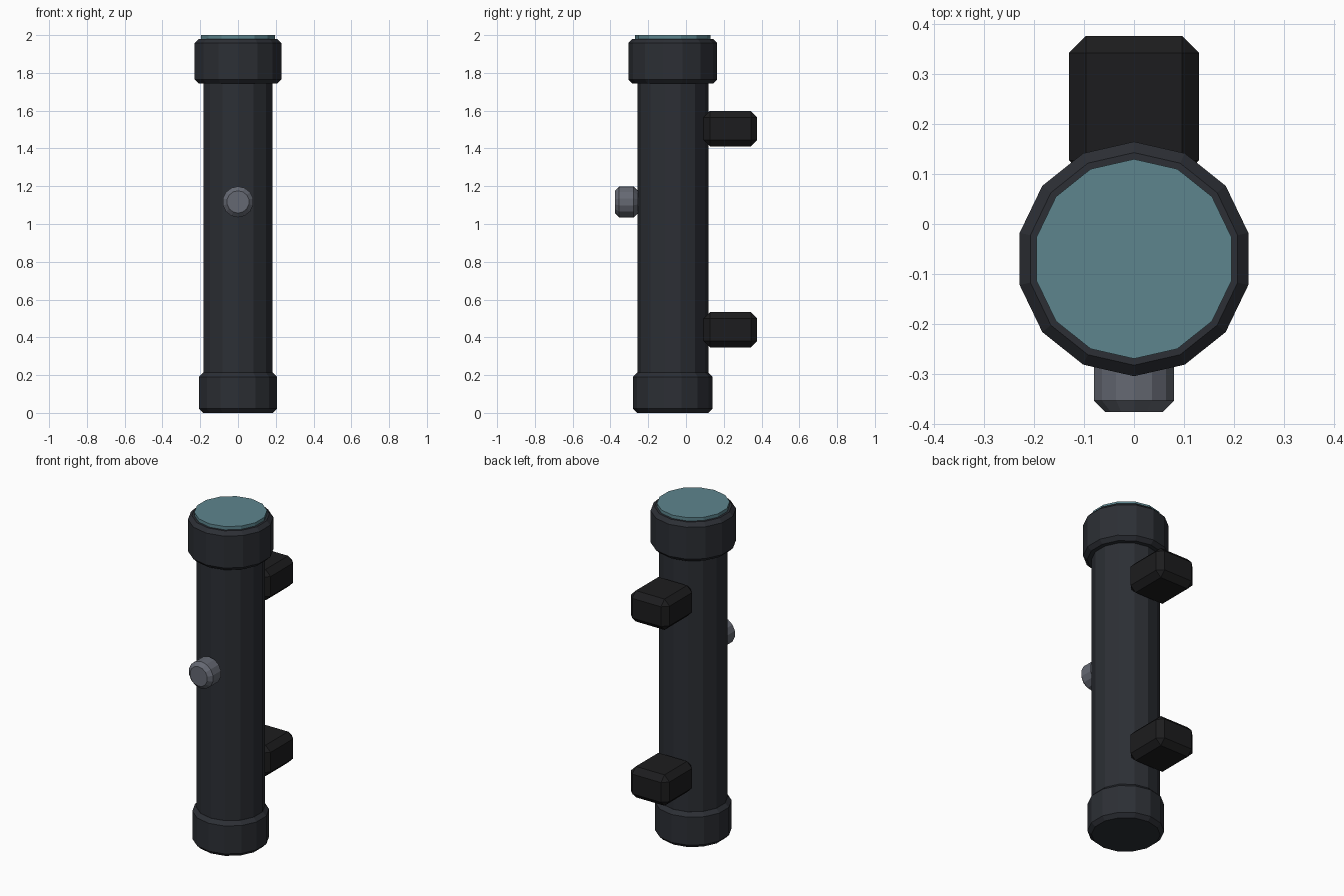
import bpy, bmesh, math
from mathutils import Matrix

if "Cube" in bpy.data.objects:
    bpy.data.objects.remove(bpy.data.objects["Cube"])

SIDES = 14
AXIS_Y = -0.07          # tube axis offset from the model centre


def material(name, rgb):
    m = bpy.data.materials.new(name)
    m.diffuse_color = (*rgb, 1)
    m.use_nodes = True
    m.node_tree.nodes["Principled BSDF"].inputs["Base Color"].default_value = m.diffuse_color
    return m


def finish(name, bm, mat):
    bmesh.ops.recalc_face_normals(bm, faces=bm.faces)
    mesh = bpy.data.meshes.new(name)
    bm.to_mesh(mesh)
    bm.free()
    mesh.materials.append(mat)
    obj = bpy.data.objects.new(name, mesh)
    bpy.context.collection.objects.link(obj)
    return obj


def lathe(name, profile, mat, matrix):
    """Faceted solid turned from (radius, height) points."""
    bm = bmesh.new()
    rings = []
    for r, h in profile:
        rings.append([bm.verts.new((r * math.sin(2 * math.pi * i / SIDES),
                                    r * math.cos(2 * math.pi * i / SIDES), h))
                      for i in range(SIDES)])
    for a, b in zip(rings, rings[1:]):
        for i in range(SIDES):
            j = (i + 1) % SIDES
            bm.faces.new((a[i], a[j], b[j], b[i]))
    bm.faces.new(rings[0])
    bm.faces.new(rings[-1])
    bm.transform(matrix)
    return finish(name, bm, mat)


def chamfered(r, h0, h1, c):
    return [(r - c, h0), (r, h0 + c), (r, h1 - c), (r - c, h1)]


def block(name, size, centre, chamfer, mat):
    bm = bmesh.new()
    bmesh.ops.create_cube(bm, size=1)
    bm.transform(Matrix.Translation(centre) @ Matrix.Diagonal((*size, 1)))
    bmesh.ops.bevel(bm, geom=bm.edges[:], offset=chamfer, segments=1,
                    profile=0.5, affect='EDGES')
    return finish(name, bm, mat)


shell = material("dark_shell", (0.025, 0.028, 0.035))
rubber = material("black_mount", (0.012, 0.012, 0.013))
metal = material("grey_button", (0.13, 0.14, 0.17))
glass = material("lens_glass", (0.11, 0.235, 0.27))

# Main tube, end cap, head and lens share one axis
axis = Matrix.Translation((0, AXIS_Y, 0))
lathe("tube", [(0.188, 0.1), (0.188, 1.85)], shell, axis)
lathe("tail_cap", chamfered(0.211, 0, 0.213, 0.022), shell, axis)
lathe("head", chamfered(0.235, 1.743, 1.98, 0.022), shell, axis)
lathe("lens", [(0.2, 1.95), (0.2, 2.0)], glass, axis)

# Push button on the front
front = Matrix.Translation((0, 0, 1.117)) @ Matrix.Rotation(math.pi / 2, 4, 'X')
lathe("button", chamfered(0.082, 0.254, 0.377, 0.023), metal, front)

# Two mounting blocks on the back
for label, z in (("lower", 0.44), ("upper", 1.505)):
    block(label + "_mount", (0.26, 0.284, 0.187), (0, 0.235, z), 0.034, rubber)
